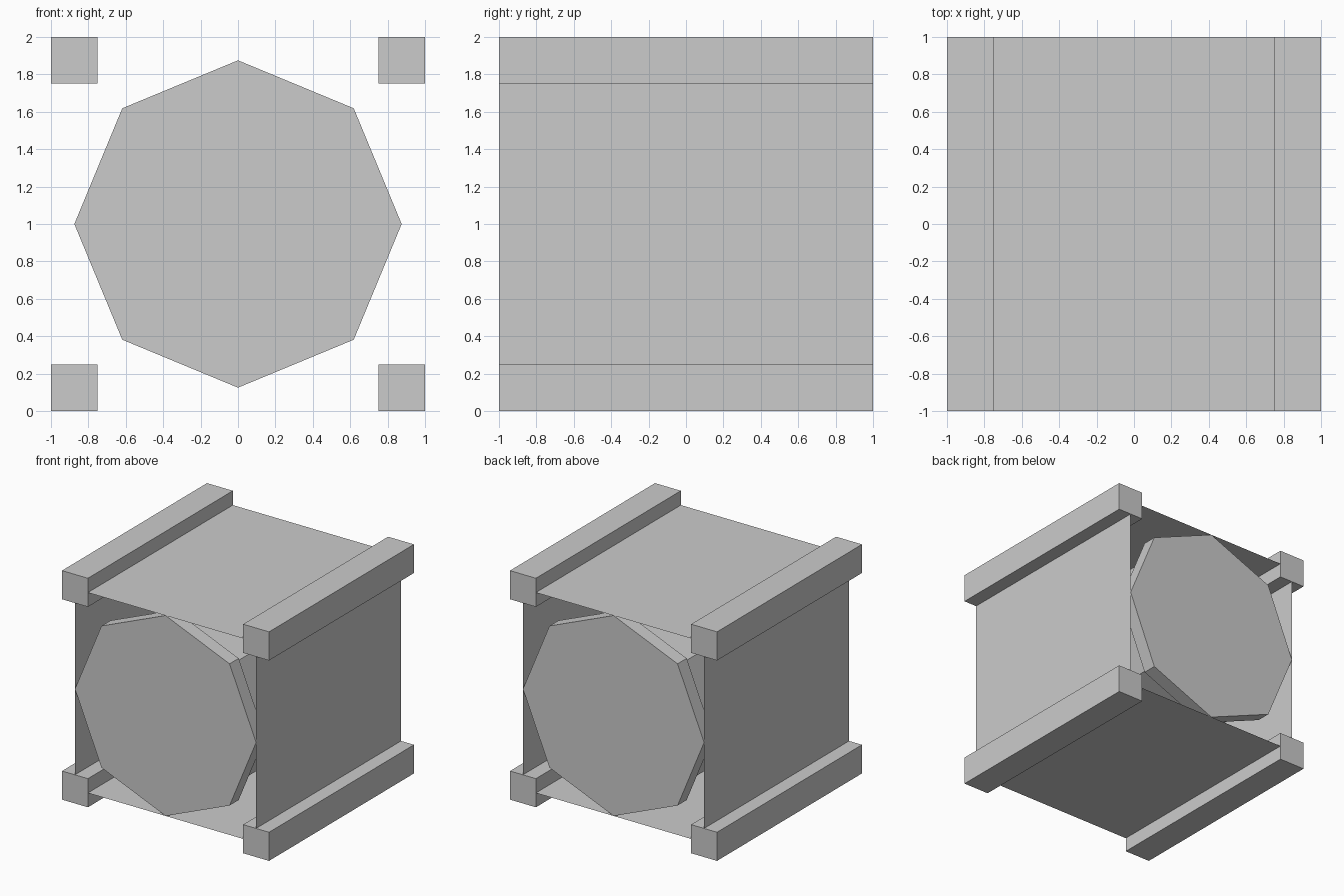
import bpy, bmesh
from math import cos, sin, pi

if "Cube" in bpy.data.objects:
    bpy.data.objects.remove(bpy.data.objects["Cube"])


def make_object(name, bm):
    bmesh.ops.recalc_face_normals(bm, faces=bm.faces)
    mesh = bpy.data.meshes.new(name)
    bm.to_mesh(mesh)
    bm.free()
    ob = bpy.data.objects.new(name, mesh)
    bpy.context.collection.objects.link(ob)
    return ob


def box(name, center, size):
    bm = bmesh.new()
    bmesh.ops.create_cube(bm, size=1)
    bmesh.ops.scale(bm, vec=size, verts=bm.verts)
    bmesh.ops.translate(bm, vec=center, verts=bm.verts)
    return make_object(name, bm)


def panel(name, corners):
    bm = bmesh.new()
    bm.faces.new([bm.verts.new(c) for c in corners])
    return make_object(name, bm)


# Corner bars running front to back
for sx, side in ((-1, "left"), (1, "right")):
    for z, level in ((0.125, "bottom"), (1.875, "top")):
        box(f"{level}_{side}_bar", (sx * 0.875, 0, z), (0.25, 2, 0.25))

# Thin panels between the bars
E, W = 0.875, 0.75
for s, side, level in ((-1, "left", "bottom"), (1, "right", "top")):
    panel(f"{side}_panel", [(s * E, -1, 1 - W), (s * E, 1, 1 - W),
                            (s * E, 1, 1 + W), (s * E, -1, 1 + W)])
    panel(f"{level}_panel", [(-W, -1, 1 + s * E), (W, -1, 1 + s * E),
                             (W, 1, 1 + s * E), (-W, 1, 1 + s * E)])

# Octagonal drum: wide end discs with a narrower core
profile = [(-1, 0.875), (-0.875, 0.875), (-0.875, 0.75),
           (0.875, 0.75), (0.875, 0.875), (1, 0.875)]
bm = bmesh.new()
rings = [[bm.verts.new((r * cos(i * pi / 4), y, 1 + r * sin(i * pi / 4)))
          for i in range(8)] for y, r in profile]
for a, b in zip(rings, rings[1:]):
    for i in range(8):
        j = (i + 1) % 8
        bm.faces.new((a[i], a[j], b[j], b[i]))
bm.faces.new(rings[0])
bm.faces.new(rings[-1])
make_object("octagonal_drum", bm)
